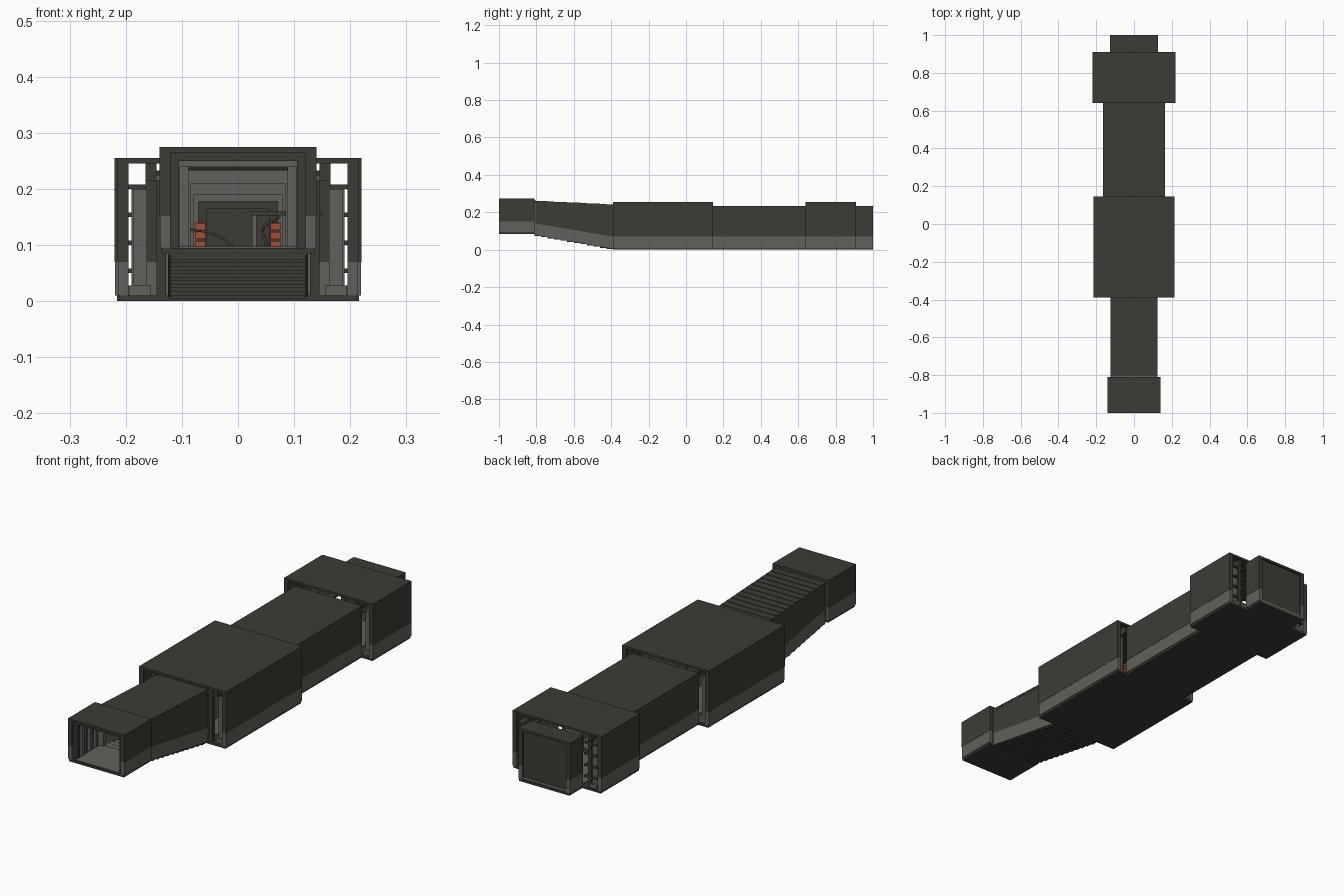
import bpy, bmesh, math
from mathutils import Vector

if "Cube" in bpy.data.objects:
    bpy.data.objects.remove(bpy.data.objects["Cube"])

def material(name, rgb):
    m = bpy.data.materials.new(name)
    m.diffuse_color = (*rgb, 1)
    m.use_nodes = True
    m.node_tree.nodes["Principled BSDF"].inputs["Base Color"].default_value = m.diffuse_color
    return m

DARK = material("dark_olive_metal", (0.045, 0.046, 0.037))
LIGHT = material("grey_metal", (0.118, 0.118, 0.104))
ORANGE = material("rust_orange", (0.38, 0.075, 0.035))

def finish(name, bm, mat):
    bmesh.ops.recalc_face_normals(bm, faces=bm.faces)
    me = bpy.data.meshes.new(name)
    bm.to_mesh(me)
    bm.free()
    me.materials.append(mat)
    ob = bpy.data.objects.new(name, me)
    bpy.context.collection.objects.link(ob)
    return ob

def boxes(name, items, mat, mirror=False):
    """Boxes (x0,x1,y0,y1,z0,z1[,shift]); shift moves the far end in z."""
    bm = bmesh.new()
    for it in items:
        x0, x1, y0, y1, z0, z1 = it[:6]
        sh = it[6] if len(it) > 6 else 0
        for s in ((1, -1) if mirror else (1,)):
            vs = [bm.verts.new((s * x, y, z + (sh if y == y1 else 0)))
                  for x in (x0, x1) for y in (y0, y1) for z in (z0, z1)]
            for f in ((0, 1, 3, 2), (4, 6, 7, 5), (0, 4, 5, 1),
                      (2, 3, 7, 6), (0, 2, 6, 4), (1, 5, 7, 3)):
                bm.faces.new([vs[i] for i in f])
    return finish(name, bm, mat)

def tube(name, pts, r, mat):
    cu = bpy.data.curves.new(name, 'CURVE')
    cu.dimensions = '3D'
    cu.bevel_depth = r
    cu.bevel_resolution = 1
    sp = cu.splines.new('BEZIER')
    sp.bezier_points.add(len(pts) - 1)
    for bp, p in zip(sp.bezier_points, pts):
        bp.co = p
        bp.handle_left_type = bp.handle_right_type = 'AUTO'
    cu.materials.append(mat)
    ob = bpy.data.objects.new(name, cu)
    bpy.context.collection.objects.link(ob)

# Straight modules: outer shell, roof, floor, two-tone walls
#            name       y0     y1     half    z0    top   band
MODULES = [("entry",   -1.0,  -0.81, 0.14,  0.085, 0.275, 0.152),
           ("hall",    -0.39,  0.145, 0.215, 0.0,  0.255, 0.07),
           ("passage",  0.145, 0.64, 0.165, 0.0,   0.233, 0.07),
           ("bay",      0.64,  0.91, 0.22,  0.0,   0.255, 0.07),
           ("end_room", 0.91,  1.0,  0.128, 0.0,   0.235, 0.07)]
for n, y0, y1, h, z0, zt, band in MODULES:
    boxes(n + "_roof", [(-h, h, y0, y1, zt - 0.01, zt)], DARK)
    boxes(n + "_floor", [(-h + .004, h - .004, y0, y1, z0, z0 + 0.01)], DARK)
    boxes(n + "_upper_wall", [(h - .02, h, y0, y1, band, zt - .01)], DARK, True)
    boxes(n + "_lower_wall", [(h - .02, h - .001, y0, y1, z0 + .01, band)], LIGHT, True)

# Sloping stair tunnel between entry and hall
Y0, Y1, N = -0.81, -0.39, 12
d = (Y1 - Y0) / N
floor_steps, roof_steps, treads = [], [], []
for i in range(N):
    y = Y0 + i * d
    zf = 0.078 - 0.07 * i / (N - 1)
    zr = 0.261 - 0.018 * i / (N - 1)
    floor_steps.append((-.12, .12, y, y + d, zf - .004, zf + .006))
    roof_steps.append((-.125, .125, y, y + d, zr - .01, zr))
    treads.append((-.105, .105, y, y + d, zf + .006, zf + .013))
boxes("stair_underside", floor_steps, DARK)
boxes("stair_roof_slats", roof_steps, DARK)
boxes("stair_treads", treads, LIGHT)

def sloped_wall(name, rows, mat):
    bm = bmesh.new()
    for s in (1, -1):
        a = [[bm.verts.new((s * x, y, z)) for x in (.107, .124) for z in zs]
             for y, *zs in rows]
        for p, q in zip(a, a[1:]):
            for i, j in ((0, 1), (1, 3), (3, 2), (2, 0)):
                bm.faces.new((p[i], p[j], q[j], q[i]))
        for e in (a[0], a[-1]):
            bm.faces.new((e[0], e[1], e[3], e[2]))
    finish(name, bm, mat)

sloped_wall("stair_upper_wall", [(-.81, .142, .254), (-.75, .131, .251), (-.39, .07, .236)], DARK)
sloped_wall("stair_lower_wall", [(-.81, .082, .142), (-.75, .07, .131), (-.39, .008, .07)], LIGHT)

# Bulkhead door frames, narrowing toward the rear
def frame(name, y, t, outer, inner, z0, zi, zt, mat):
    boxes(name, [(-outer, -inner, y, y + t, z0, zt), (inner, outer, y, y + t, z0, zt),
                 (-inner, inner, y, y + t, zi, zt)], mat)

frame("entry_front_frame", -.985, .02, .12, .105, .095, .25, .265, DARK)
frame("entry_inner_frame", -.95, .015, .12, .103, .095, .24, .265, LIGHT)
frame("entry_rear_frame", -.825, .02, .125, .088, .092, .238, .265, LIGHT)
frame("hall_door_frame", -.385, .02, .125, .085, .01, .21, .245, LIGHT)
frame("passage_front_frame", .145, .02, .145, .078, .01, .19, .223, LIGHT)
frame("passage_rear_frame", .62, .02, .145, .07, .01, .178, .223, LIGHT)
frame("end_door_frame", .915, .015, .108, .055, .01, .165, .225, DARK)
boxes("end_back_wall", [(-.108, .108, .982, .992, .01, .225)], DARK)
boxes("end_back_sill", [(-.108, .108, .985, .996, .01, .022)], LIGHT)

# Entry side columns and handrail ledges
boxes("entry_side_columns", [(.106, .12, -.93 + i * .04, -.915 + i * .04, .095, .265)
                             for i in range(3)], LIGHT, True)
boxes("entry_floor_plate", [(-.105, .105, -.995, -.815, .093, .097)], LIGHT)

# Passage ribs and ceiling beams
boxes("passage_ribs", [(.125, .145, .21 + i * .08, .23 + i * .08, .01, .223)
                       for i in range(5)], LIGHT, True)
boxes("passage_beams", [(-.125, .125, .21 + i * .08, .23 + i * .08, .208, .223)
                        for i in range(5)], DARK)
boxes("deck_plates", [(-.12, .12, -.365, .14, .01, .014), (-.12, .12, .17, .615, .01, .014),
                      (-.12, .12, .645, .91, .01, .014)], LIGHT)

# Tall lockers on a plinth along the hall and bay walls
lock = [(.162, .187, -.37 + i * .1, -.282 + i * .1, .028, .2) for i in range(5)]
lock += [(.165, .19, .665 + i * .08, .735 + i * .08, .028, .2) for i in range(3)]
boxes("wall_lockers", lock, LIGHT, True)
boxes("locker_plinths", [(.155, .193, -.375, .135, .01, .028),
                         (.158, .195, .655, .905, .01, .028)], LIGHT, True)
boxes("hall_corner_posts", [(.128, .145, -.388, -.368, .01, .215),
                            (.15, .165, .885, .905, .01, .215)], DARK, True)
boxes("bay_shelves", [(.13, .2, .84, .905, z, z + .008) for z in (.05, .1, .15, .2)], DARK, True)
boxes("ceiling_rails", [(.145, .165, -.38, .14, .215, .245),
                        (.145, .16, .65, .9, .215, .245)], DARK, True)

# Work table and rust-orange racks in the hall
boxes("table_top", [(.022, .15, -.25, -.12, .153, .16)], DARK)
boxes("table_legs", [(.025, .033, -.245, -.125, .014, .153),
                     (.125, .133, -.245, -.125, .014, .153)], LIGHT)
boxes("orange_racks", [(.058, .077, .02, .09, .095 + i * .016, .107 + i * .016)
                       for i in range(3)], ORANGE, True)
boxes("rack_stands", [(.061, .074, .023, .087, .014, .14)], DARK, True)

# Hanging cables
tube("left_cable", [(-.085, -.05, .128), (-.045, -.06, .12), (-.01, -.08, .098), (.02, -.1, .06)], .0025, DARK)
tube("right_cable", [(.075, -.05, .15), (.045, -.06, .13), (.05, -.08, .1), (.03, -.1, .05)], .0025, DARK)
